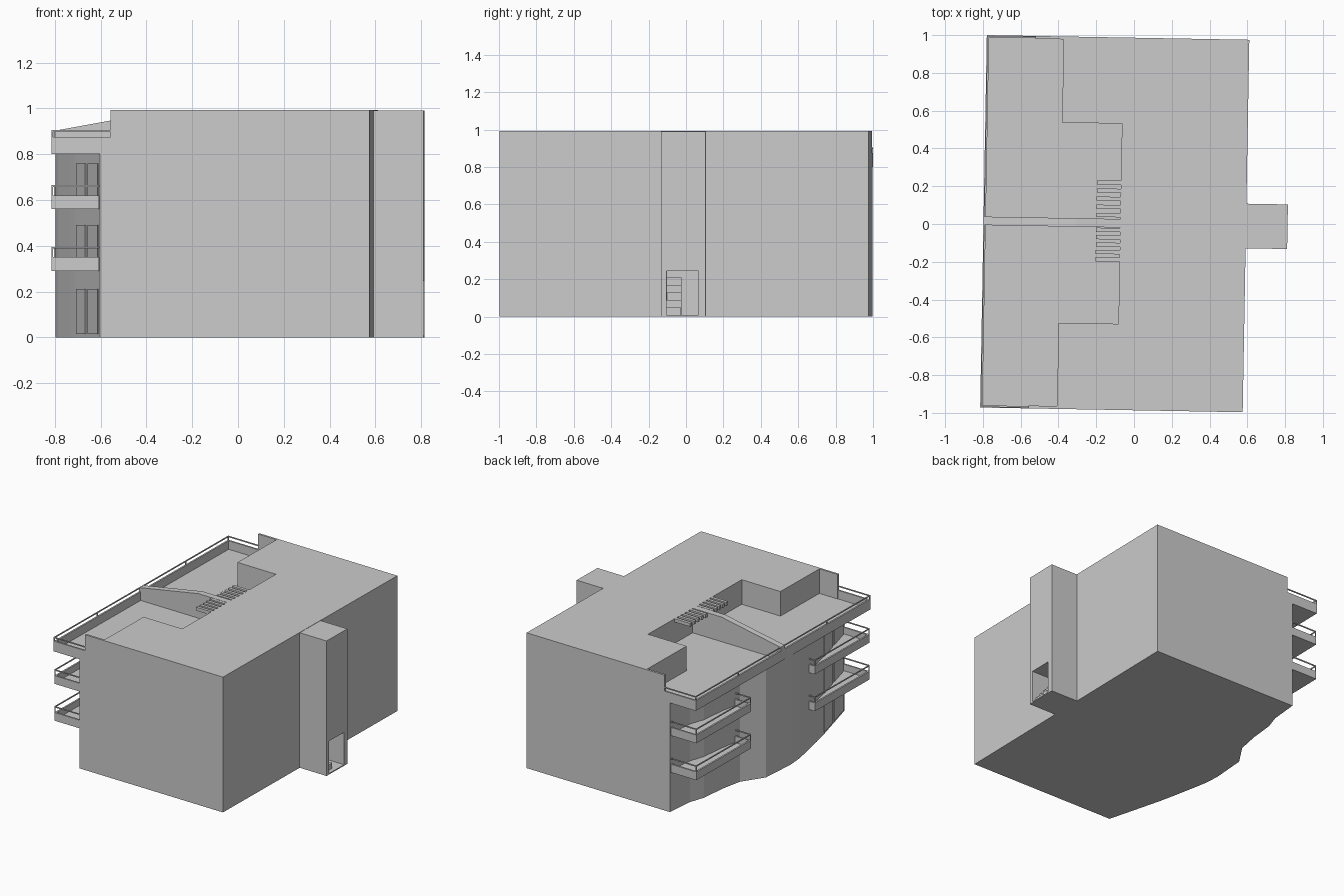
import bpy, bmesh, math

if "Cube" in bpy.data.objects:
    bpy.data.objects.remove(bpy.data.objects["Cube"])

TILT = -math.radians(1.02)      # the whole building is turned slightly on its plot

grey = bpy.data.materials.new("plain grey")
grey.diffuse_color = (0.6, 0.6, 0.6, 1)
grey.use_nodes = True
grey.node_tree.nodes["Principled BSDF"].inputs["Base Color"].default_value = grey.diffuse_color


def prism(name, pts, lo, hi, axis="z"):
    """Extrude a plan outline (axis z) or an x-z profile (axis y) from lo to hi."""
    bm = bmesh.new()
    place = (lambda p, h: (p[0], p[1], h)) if axis == "z" else (lambda p, h: (p[0], h, p[1]))
    a = [bm.verts.new(place(p, lo)) for p in pts]
    b = [bm.verts.new(place(p, hi)) for p in pts]
    bm.faces.new(a)
    bm.faces.new(b)
    for i in range(len(pts)):
        j = (i + 1) % len(pts)
        bm.faces.new((a[i], a[j], b[j], b[i]))
    bmesh.ops.recalc_face_normals(bm, faces=bm.faces)
    me = bpy.data.meshes.new(name)
    bm.to_mesh(me)
    bm.free()
    me.materials.append(grey)
    ob = bpy.data.objects.new(name, me)
    ob.rotation_euler.z = TILT
    bpy.context.collection.objects.link(ob)
    return ob


def box(name, x0, x1, y0, y1, z0, z1):
    return prism(name, [(x0, y0), (x1, y0), (x1, y1), (x0, y1)], z0, z1)


def u_wall(name, x0, x1, y0, y1, t, z0, z1):
    """Thin wall round three sides, open towards +x."""
    prism(name, [(x1, y0), (x0, y0), (x0, y1), (x1, y1), (x1, y1 - t),
                 (x0 + t, y1 - t), (x0 + t, y0 + t), (x1, y0 + t)], z0, z1)


L, R, E = -0.797, 0.593, 0.986   # left edge, right edge, half length
ROOF, DECK = 0.992, 0.80

# Lower storeys with the faceted bulging facade
facade = [(-0.584, E), (-0.60, 0.78), (-0.635, 0.67), (-0.651, 0.486), (-0.68, 0.326),
          (-0.78, 0.17), (-0.795, -0.09), (-0.783, -0.21), (-0.724, -0.48),
          (-0.70, -0.58), (-0.585, -E)]
prism("lower_storeys", [(R, E)] + facade + [(R, -E)], 0, DECK)

# Top storey, cut back around the terrace
prism("top_storey", [(R, E), (-0.39, E), (-0.39, 0.53), (-0.073, 0.53), (-0.073, -0.53),
                     (-0.39, -0.53), (-0.39, -E), (R, -E)], DECK, ROOF)
for side, s in (("back", 1), ("front", -1)):
    ya, yb = sorted((s * (E - 0.015), s * E))
    box("end_wall_" + side, -0.54, -0.39, ya, yb, DECK, ROOF)

# Terrace floor, parapet and railing
box("terrace_floor", L, -0.06, -E + 0.001, E - 0.001, DECK, 0.812)
u_wall("terrace_parapet", L, -0.54, -E, E, 0.012, DECK, 0.875)
u_wall("terrace_rail", L, -0.54, -E, E, 0.006, 0.897, 0.905)
for i, y in enumerate((-E, -0.5, 0.5, E - 0.006)):
    box(f"terrace_post_{i}", L, L + 0.006, y, y + 0.006, 0.875, 0.897)

# Sloping wall that divides the terrace
prism("terrace_divider", [(L, 0.81), (-0.073, 0.81), (-0.073, ROOF), (-0.31, ROOF), (L, 0.903)],
      -0.02, 0.025, axis="y")

# Roof-level sun slats on both sides of the divider
for i in range(5):
    for side, y in (("back", 0.217 - 0.043 * i), ("front", -0.19 + 0.039 * i)):
        box(f"slat_{side}_{i}", -0.20, -0.073, y - 0.011, y + 0.011, ROOF - 0.025, ROOF)

# Balconies on two levels, at both ends of the facade
for level, z in enumerate((0.29, 0.56)):
    for side, s in (("back", 1), ("front", -1)):
        y0, y1 = sorted((s * 0.36, s * 0.98))
        tag = f"{side}_{level}"
        box("balcony_floor_" + tag, L, -0.59, y0, y1, z, z + 0.012)
        u_wall("balcony_parapet_" + tag, L, -0.59, y0, y1, 0.012, z, z + 0.06)
        u_wall("balcony_rail_" + tag, L, -0.59, y0, y1, 0.006, z + 0.097, z + 0.105)
        for i, y in enumerate((y0, y1 - 0.006)):
            box(f"balcony_post_{tag}_{i}", L, L + 0.006, y, y + 0.006, z + 0.06, z + 0.097)

# Pairs of balcony doors on the front end facet, one pair per storey
(ax, ay), (bx, by) = facade[-2], facade[-1]
length = math.hypot(bx - ax, by - ay)
nx, ny = (by - ay) / length * 0.004, -(bx - ax) / length * 0.004
for level, z in enumerate((0.015, 0.295, 0.565)):
    for i, (t0, t1) in enumerate(((0.06, 0.42), (0.52, 0.94))):
        p = (ax + (bx - ax) * t0, ay + (by - ay) * t0)
        q = (ax + (bx - ax) * t1, ay + (by - ay) * t1)
        prism(f"door_{level}_{i}", [p, q, (q[0] + nx, q[1] + ny), (p[0] + nx, p[1] + ny)],
              z, z + 0.195)

# Stair tower with an open doorway
T, W = 0.813, 0.118
prism("tower_base", [(R - 0.01, -W), (T, -W), (T, -0.09), (R + 0.01, -0.09),
                     (R + 0.01, 0.08), (T, 0.08), (T, W), (R - 0.01, W)], 0, 0.245)
box("tower_shaft", R - 0.01, T, -W, W, 0.245, ROOF - 0.002)
box("tower_floor", R, T, -W + 0.001, W - 0.001, 0, 0.008)
for i in range(5):
    box(f"tower_step_{i}", R + 0.005, T - 0.03 - 0.033 * i, -0.09, -0.012,
        0.008 + 0.04 * i, 0.048 + 0.04 * i)
